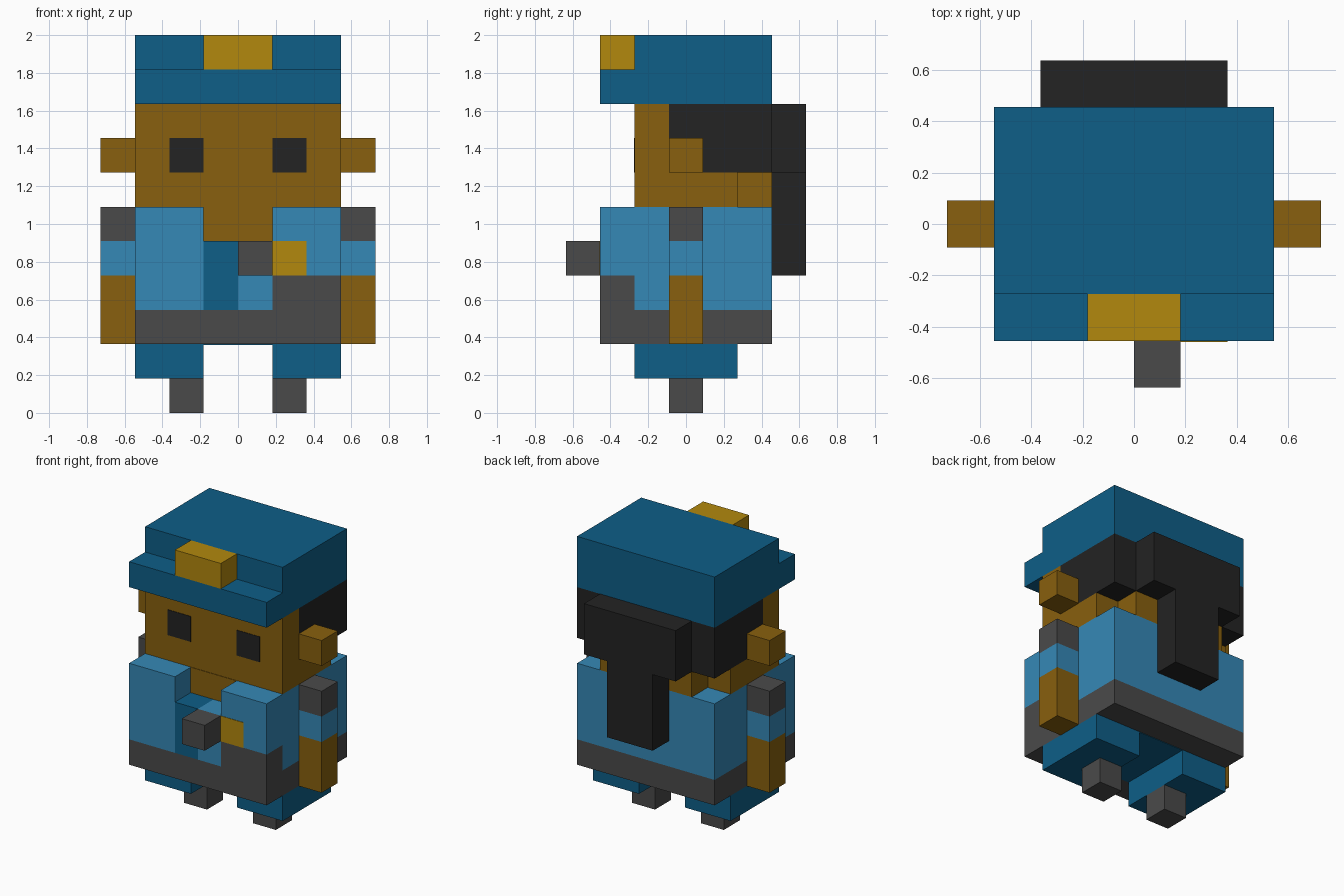
import bpy, bmesh

if "Cube" in bpy.data.objects:
    bpy.data.objects.remove(bpy.data.objects["Cube"])

U = 2 / 11      # edge of one block; part sizes below are in blocks
T = 0.02        # painted plate thickness, in blocks


def material(name, rgb):
    lin = [((c / 255 + 0.055) / 1.055) ** 2.4 if c > 10 else c / 255 / 12.92 for c in rgb]
    m = bpy.data.materials.new(name)
    m.diffuse_color = (*lin, 1)
    m.use_nodes = True
    m.node_tree.nodes["Principled BSDF"].inputs["Base Color"].default_value = m.diffuse_color
    return m


NAVY = material("dark blue", (14, 94, 135))
BLUE = material("light blue", (53, 136, 182))
SKIN = material("skin brown", (136, 96, 14))
GOLD = material("gold", (178, 136, 13))
BLACK = material("black", (35, 35, 35))
GREY = material("grey", (74, 74, 74))


def box(name, mat, x, y, z):
    """Block spanning the (min, max) ranges on each axis."""
    bm = bmesh.new()
    bmesh.ops.create_cube(bm, size=1)
    for v in bm.verts:
        v.co = [U * (a + (b - a) * (c + 0.5)) for (a, b), c in zip((x, y, z), v.co)]
    me = bpy.data.meshes.new(name)
    bm.to_mesh(me)
    bm.free()
    me.materials.append(mat)
    bpy.context.collection.objects.link(bpy.data.objects.new(name, me))


def pair(name, mat, x, y, z):
    """Block on both sides of the body."""
    box("right_" + name, mat, x, y, z)
    box("left_" + name, mat, (-x[1], -x[0]), y, z)


# Cap with brim and badge
box("cap_brim", NAVY, (-3, 3), (-2.5, 2.5), (9, 10))
box("cap_crown", NAVY, (-3, 3), (-1.5, 2.5), (10, 11))
box("cap_badge", GOLD, (-1, 1), (-2.5, -1.5), (10, 11))

# Head
box("face", SKIN, (-3, 3), (-1.5, -0.5), (7, 9))
box("jaw", SKIN, (-3, 3), (-1.5, 1.5), (6, 7))
box("nape", SKIN, (-2, 2), (1.5, 2.5), (6, 7))
pair("ear", SKIN, (3, 4), (-0.5, 0.5), (7, 8))
pair("eye", BLACK, (1, 2), (-1.5 - T, -1.5), (7, 8))

# Hair
box("hair", BLACK, (-3, 3), (-0.5, 2.5), (7, 9))
box("hair_bun", BLACK, (-2, 2), (2.5, 3.5), (7, 9))
box("ponytail", BLACK, (-1, 1), (2.5, 3.5), (4, 7))

# Jacket, open at the neck
box("jacket_body", BLUE, (-3, 3), (-1.5, 2.5), (3, 6))
box("throat", SKIN, (-1, 1), (-1.5 - T, -1.5), (5, 6))
box("jacket_front_left", BLUE, (-3, -1), (-2.5, -1.5), (3, 6))
box("jacket_front_right", BLUE, (1, 3), (-2.5, -1.5), (4, 6))
box("jacket_flap", BLUE, (0, 1), (-2.5, -1.5), (3, 5))
box("shirt", NAVY, (-1, 0), (-2.5, -1.5), (3, 5))
box("pocket", GREY, (1, 3), (-2.5, -1.5), (3, 4))
box("chest_badge", GOLD, (1, 2), (-2.5 - T, -2.5), (4, 5))
box("radio", GREY, (0, 1), (-3.5, -2.5), (4, 5))
box("belt", GREY, (-3, 3), (-2.5, 2.5), (2, 3))

# Arms
pair("shoulder", GREY, (3, 4), (-0.5, 0.5), (5, 6))
pair("sleeve", BLUE, (3, 4), (-0.5, 0.5), (4, 5))
pair("forearm", SKIN, (3, 4), (-0.5, 0.5), (2, 4))

# Legs and feet
box("trouser_seat", NAVY, (-1, 1), (-1.5, 1.5), (2 - T, 2))
pair("trouser_leg", NAVY, (1, 3), (-1.5, 1.5), (1, 2))
pair("foot", GREY, (1, 2), (-0.5, 0.5), (0, 1))
